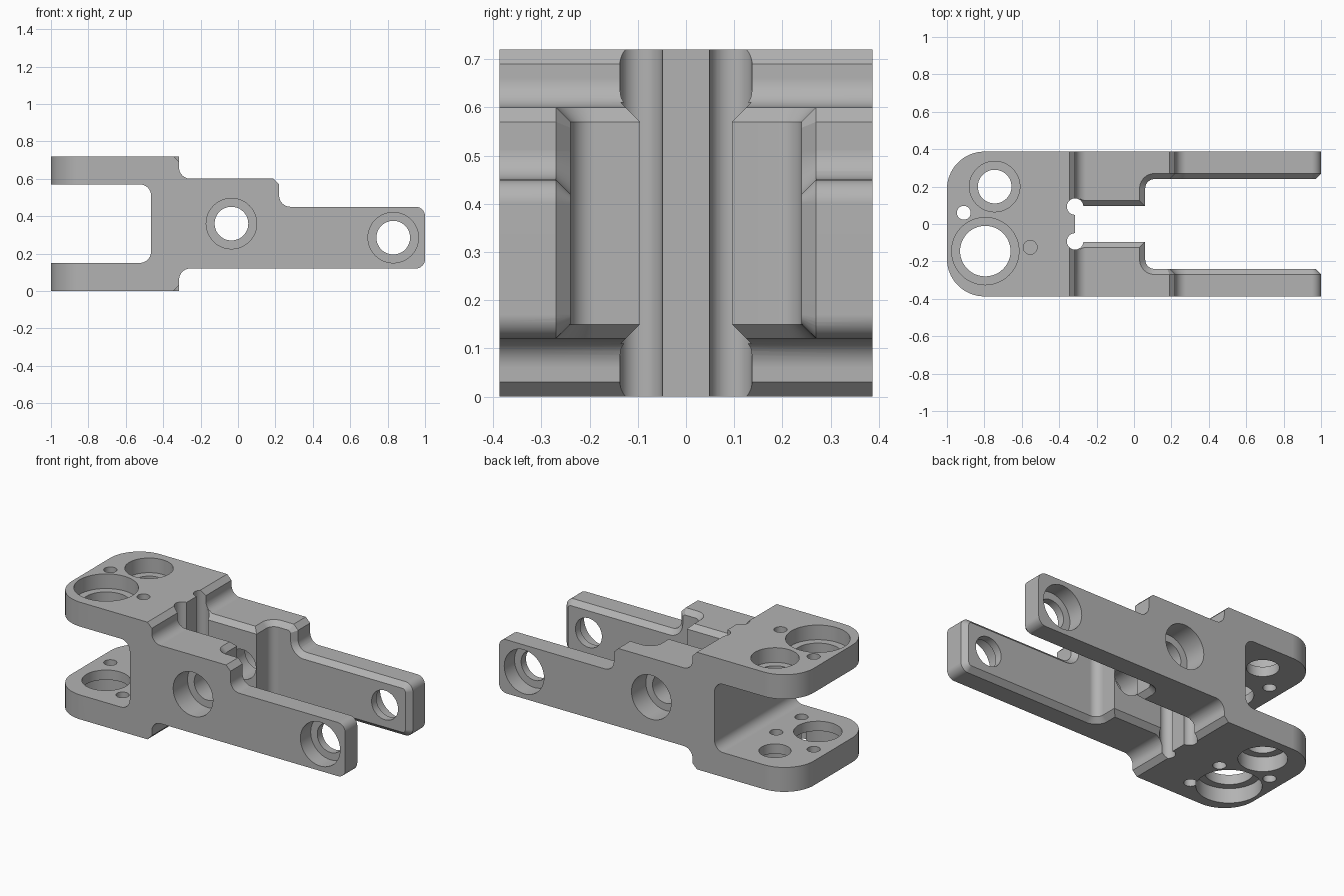
import bpy, bmesh, math
from mathutils import Vector, Matrix

cube = bpy.data.objects.get("Cube")
if cube:
    bpy.data.objects.remove(cube, do_unlink=True)

HALF_W, TOP, CHAMFER = 0.387, 0.72, 0.03


def make_object(name, bm):
    bmesh.ops.recalc_face_normals(bm, faces=bm.faces)
    mesh = bpy.data.meshes.new(name)
    bm.to_mesh(mesh)
    bm.free()
    obj = bpy.data.objects.new(name, mesh)
    bpy.context.collection.objects.link(obj)
    return obj


def rounded(corners, closed=True, steps=10):
    """Turn (u, v, radius) corners into a path with filleted corners."""
    path, n = [], len(corners)
    for i, (u, v, *rest) in enumerate(corners):
        p = Vector((u, v))
        if not rest or (not closed and i in (0, n - 1)):
            path.append(p)
            continue
        r = rest[0]
        d1 = (Vector(corners[i - 1][:2]) - p).normalized()
        d2 = (Vector(corners[(i + 1) % n][:2]) - p).normalized()
        half = d1.angle(d2) / 2
        centre = p + (d1 + d2).normalized() * r / math.sin(half)
        tangent = r / math.tan(half)
        s, e = p + d1 * tangent - centre, p + d2 * tangent - centre
        start = math.atan2(s.y, s.x)
        turn = (math.atan2(e.y, e.x) - start + math.pi) % math.tau - math.pi
        for k in range(steps + 1):
            a = start + turn * k / steps
            path.append(centre + Vector((math.cos(a), math.sin(a))) * r)
    return path


def side_map(u, v, w):
    return (u, w, v)


def plan_map(u, v, w):
    return (u, v, w)


def prism(name, path, w0, w1, place):
    bm = bmesh.new()
    low = [bm.verts.new(place(p.x, p.y, w0)) for p in path]
    high = [bm.verts.new(place(p.x, p.y, w1)) for p in path]
    bm.faces.new(low)
    bm.faces.new(high)
    n = len(path)
    for i in range(n):
        j = (i + 1) % n
        bm.faces.new((low[i], low[j], high[j], high[i]))
    return make_object(name, bm)


def sweep(name, path, section, place):
    """Sweep a section of (offset along left normal, w) along an open path."""
    bm, rings = bmesh.new(), []
    for i, p in enumerate(path):
        a = (p - path[i - 1]).normalized() if i else None
        b = (path[i + 1] - p).normalized() if i < len(path) - 1 else None
        a, b = a or b, b or a
        d = (a + b).normalized()
        normal = Vector((-d.y, d.x)) / max(d.dot(a), 0.3)
        rings.append([bm.verts.new(place(*(p + normal * o), w)) for o, w in section])
    m = len(section)
    for r0, r1 in zip(rings, rings[1:]):
        for k in range(m):
            bm.faces.new((r0[k], r0[(k + 1) % m], r1[(k + 1) % m], r1[k]))
    bm.faces.new(rings[0])
    bm.faces.new(rings[-1])
    return make_object(name, bm)


def cylinder(name, u, v, w0, w1, r, place):
    ring = [Vector((u + r * math.cos(math.tau * k / 48), v + r * math.sin(math.tau * k / 48)))
            for k in range(48)]
    return prism(name, ring, w0, w1, place)


def combine(target, tool, operation="DIFFERENCE"):
    tool.hide_render = True
    mod = target.modifiers.new("shape", "BOOLEAN")
    mod.operation, mod.solver, mod.object = operation, "EXACT", tool
    bpy.context.view_layer.objects.active = target
    bpy.ops.object.modifier_apply(modifier=mod.name)
    bpy.data.objects.remove(tool, do_unlink=True)


# Stepped side profile with the fork opening
profile = rounded([
    (-1.1, 0), (-0.345, 0), (-0.315, 0.03), (-0.315, 0.12, 0.06),
    (1, 0.12, 0.05), (1, 0.45, 0.05), (0.22, 0.45, 0.06), (0.22, 0.57),
    (0.19, 0.6), (-0.315, 0.6, 0.06), (-0.315, 0.69), (-0.345, TOP),
    (-1.1, TOP), (-1.1, 0.57), (-0.465, 0.57, 0.06), (-0.465, 0.15, 0.06), (-1.1, 0.15)])
body = prism("clevis_bracket", profile, -0.5, 0.5, side_map)

# Rounded plan outline of the fork end
plan = rounded([(-1, -HALF_W, 0.2), (1.1, -HALF_W), (1.1, HALF_W), (-1, HALF_W, 0.2)], steps=16)
combine(body, prism("plan_outline", plan, -1, 2, plan_map), "INTERSECT")

# Square land closing the slot between the relief grooves
land = [Vector(c) for c in ((-0.4, -0.07), (-0.315, -0.07), (-0.315, 0.07), (-0.4, 0.07))]
combine(body, prism("slot_land", land, 0, TOP, plan_map), "UNION")

# Stepped slot between the two arms
wall = [(0.06, 0.095), (0.06, 0.24, 0.05)]
slot = rounded([(-0.315, -0.095), (0.06, -0.095), (0.06, -0.24, 0.05), (1.2, -0.24),
                (1.2, 0.24), (0.06, 0.24, 0.05), (0.06, 0.095), (-0.315, 0.095)])
combine(body, prism("slot_cutter", slot, -1, 2, plan_map))

# Chamfers along the slot walls and around the arms
throat = rounded([(-0.3, 0.095)] + wall + [(0.16, 0.24)], closed=False)
arm = rounded([(0.12, 0.6), (0.19, 0.6), (0.22, 0.57), (0.22, 0.45, 0.06),
               (1, 0.45, 0.05), (1, 0.12, 0.05), (0.12, 0.12)], closed=False)
arm_section = [(-CHAMFER, 0.24), (0.01, 0.28), (0.01, 0.23), (-CHAMFER, 0.23)]
for side in (-1, 1):
    for edge, out in ((0.57, 0.61), (0.15, 0.11)):
        section = [(0, edge), (0.04, out), (-0.01, out), (-0.01, edge)]
        combine(body, sweep("throat_chamfer", throat, section,
                            lambda u, v, w: (u, v * side, w)))
    combine(body, sweep("arm_chamfer", arm, arm_section,
                        lambda u, v, w: (u, w * side, v)))
    # Relief groove at the slot corner
    combine(body, cylinder("relief_groove", -0.315, side * 0.093, -1, 2, 0.044, plan_map))

# Cross holes with counterbores on both outer sides
for x, z, depth in ((-0.035, 0.36, 0.14), (0.83, 0.285, 0.1)):
    combine(body, cylinder("cross_hole", x, z, -1, 1, 0.09, side_map))
    for side in (-1, 1):
        combine(body, cylinder("cross_counterbore", x, z, side * (HALF_W - depth),
                               side * 0.6, 0.135, side_map))

# Fork plate holes with counterbores on the outer faces
for x, y, r in ((-0.745, 0.2, 0.09), (-0.795, -0.145, 0.135)):
    combine(body, cylinder("plate_hole", x, y, -1, 2, r, plan_map))
    combine(body, cylinder("upper_counterbore", x, y, TOP - 0.09, 2, r + 0.045, plan_map))
    combine(body, cylinder("lower_counterbore", x, y, -1, 0.09, r + 0.045, plan_map))

# Small pin holes
for x, y, w0, w1 in ((-0.91, 0.06, -1, 2), (-0.555, -0.125, 0.36, 2),
                     (-0.61, -0.005, -1, 0.36), (-0.61, -0.25, -1, 0.36)):
    combine(body, cylinder("pin_hole", x, y, w0, w1, 0.037, plan_map))

# Material
grey = bpy.data.materials.new("machined_grey")
grey.use_nodes = True
colour = (0.45, 0.45, 0.45, 1)
grey.diffuse_color = colour
grey.node_tree.nodes["Principled BSDF"].inputs["Base Color"].default_value = colour
body.data.materials.clear()
body.data.materials.append(grey)
for poly in body.data.polygons:
    poly.material_index = 0

# Smooth fillets and bores, flat planes
bpy.ops.object.select_all(action="DESELECT")
body.select_set(True)
bpy.context.view_layer.objects.active = body
bpy.ops.object.shade_smooth_by_angle(angle=math.radians(30))
weighted = body.modifiers.new("flat_planes", "WEIGHTED_NORMAL")
weighted.keep_sharp = True
